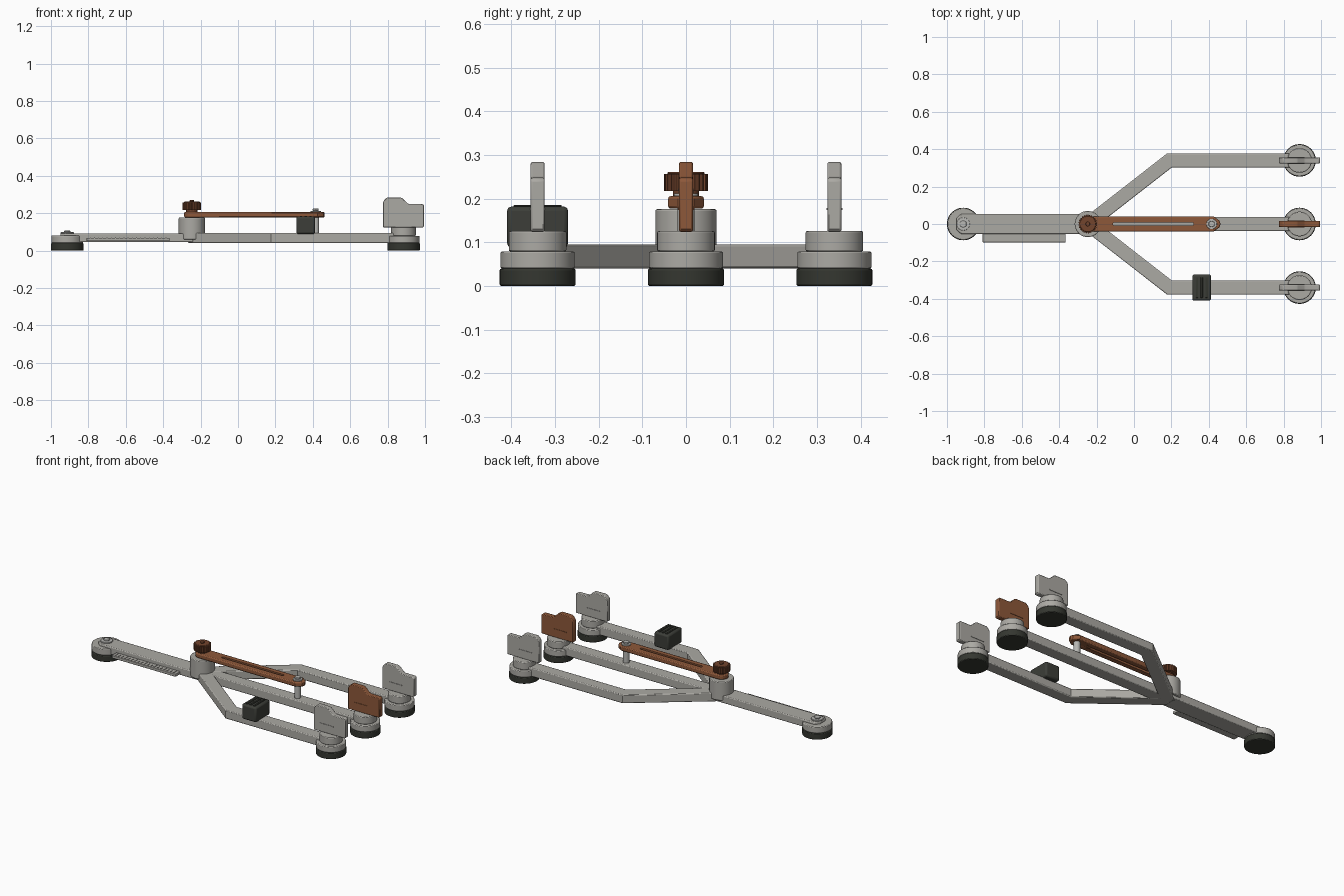
import bpy, bmesh, math
from mathutils import Matrix

if "Cube" in bpy.data.objects:
    bpy.data.objects.remove(bpy.data.objects["Cube"])


def material(name, rgb):
    m = bpy.data.materials.new(name)
    m.diffuse_color = (*rgb, 1)
    m.use_nodes = True
    m.node_tree.nodes["Principled BSDF"].inputs["Base Color"].default_value = m.diffuse_color
    return m


GREY = material("warm grey", (0.41, 0.40, 0.37))
STEEL = material("pale steel", (0.48, 0.48, 0.46))
RUBBER = material("black rubber", (0.035, 0.038, 0.03))
CHARCOAL = material("charcoal", (0.045, 0.048, 0.04))
COPPER = material("copper brown", (0.27, 0.098, 0.042))
KNOB = material("dark copper", (0.17, 0.058, 0.026))


def finish(bm, name, mat, bevel=0.0, segments=2):
    bmesh.ops.recalc_face_normals(bm, faces=bm.faces)
    me = bpy.data.meshes.new(name)
    bm.to_mesh(me)
    bm.free()
    ob = bpy.data.objects.new(name, me)
    bpy.context.collection.objects.link(ob)
    me.materials.append(mat)
    if bevel:
        mod = ob.modifiers.new("bevel", 'BEVEL')
        mod.width, mod.segments, mod.limit_method = bevel, segments, 'ANGLE'
        mod.angle_limit = math.radians(40)
    bpy.ops.object.select_all(action='DESELECT')
    ob.select_set(True)
    bpy.context.view_layer.objects.active = ob
    bpy.ops.object.shade_smooth_by_angle(angle=math.radians(35))
    return ob


def prism(name, pts, low, high, mat, bevel=0.004, upright=False):
    """Extrude an outline along z, or along y when upright."""
    bm = bmesh.new()
    place = (lambda a, b: (a, low, b)) if upright else (lambda a, b: (a, b, low))
    face = bm.faces.new([bm.verts.new(place(a, b)) for a, b in pts])
    new = bmesh.ops.extrude_face_region(bm, geom=[face])["geom"]
    d = high - low
    bmesh.ops.translate(bm, verts=[v for v in new if isinstance(v, bmesh.types.BMVert)],
                        vec=(0, d, 0) if upright else (0, 0, d))
    return finish(bm, name, mat, bevel)


def box(name, x0, x1, y0, y1, z0, z1, mat, bevel=0.004):
    return prism(name, [(x0, y0), (x1, y0), (x1, y1), (x0, y1)], z0, z1, mat, bevel)


def cylinder(name, x, y, r, z0, z1, mat, bevel=0.004, sides=48):
    bm = bmesh.new()
    bmesh.ops.create_cone(bm, cap_ends=True, segments=sides, radius1=r, radius2=r,
                          depth=z1 - z0, matrix=Matrix.Translation((x, y, (z0 + z1) / 2)))
    return finish(bm, name, mat, bevel)


def arc(cx, cy, r, a0, a1, n=14):
    return [(cx + r * math.cos(math.radians(a0 + (a1 - a0) * i / n)),
             cy + r * math.sin(math.radians(a0 + (a1 - a0) * i / n))) for i in range(n + 1)]


def cut(ob, cutter):
    cutter.hide_render = True
    cutter.hide_viewport = True
    mod = ob.modifiers.new("cut", 'BOOLEAN')
    mod.object, mod.operation, mod.solver = cutter, 'DIFFERENCE', 'EXACT'


PIVOT, REAR, FOOT, SPREAD = -0.247, -0.913, 0.885, 0.34

# Rear beam, foot and screw
prism("rear_beam", [(-0.925, -0.053), (-0.24, -0.053), (-0.24, 0.053), (-0.925, 0.053),
                    (-0.95, 0.03), (-0.95, -0.03)], 0.045, 0.092, GREY, 0.005)
cylinder("rear_foot_pad", REAR, 0, 0.087, 0, 0.04, RUBBER)
cylinder("rear_foot_disc", REAR, 0, 0.085, 0.04, 0.08, GREY)
cylinder("rear_screw_washer", REAR, 0, 0.035, 0.09, 0.099, STEEL, 0.002)
cylinder("rear_screw_head", REAR, 0, 0.02, 0.099, 0.106, STEEL, 0.002, 6)

# Ruler rail along the front side of the rear beam
box("ruler_rail", -0.81, -0.365, -0.098, -0.05, 0.05, 0.068, GREY, 0.003)
for i in range(19):
    x = -0.79 + i * 0.0225
    inner = -0.06 if i % 3 == 0 else -0.07
    box("ruler_tick", x - 0.002, x + 0.002, -0.092, inner, 0.067, 0.071, GREY, 0)

# Centre beam and the two bent side arms
box("centre_arm", -0.26, FOOT, -0.038, 0.038, 0.041, 0.094, GREY, 0.005)
for side, tag in ((1, "back"), (-1, "front")):
    h = 0.0375
    dx, dy = 0.19 - PIVOT, SPREAD
    length = math.hypot(dx, dy)
    nx, ny = -dy / length * h, dx / length * h
    miter = h * math.tan(math.atan2(dy, dx) / 2)
    outline = [(PIVOT + nx, ny), (0.19 - miter, SPREAD + h), (FOOT, SPREAD + h),
               (FOOT, SPREAD - h), (0.19 + miter, SPREAD - h), (PIVOT - nx, -ny)]
    prism(tag + "_arm", [(x, y * side) for x, y in outline], 0.0405, 0.0945, GREY, 0.005)

# Front feet, each carrying an upright stepped plate
plate = [(0.775, 0.124), (0.99, 0.124), (0.995, 0.13), (0.995, 0.242), (0.988, 0.248),
         (0.918, 0.248), (0.907, 0.252), (0.878, 0.28), (0.868, 0.284), (0.797, 0.284),
         (0.782, 0.27), (0.775, 0.258)]
for y, tag, mat in ((-SPREAD, "front", GREY), (0, "centre", COPPER), (SPREAD, "back", GREY)):
    cylinder(tag + "_foot_pad", FOOT, y, 0.087, 0, 0.04, RUBBER)
    cylinder(tag + "_foot_disc", FOOT, y, 0.085, 0.04, 0.079, GREY)
    cylinder(tag + "_foot_turret", FOOT, y, 0.066, 0.079, 0.126, GREY)
    prism(tag + "_plate", plate, y - 0.016, y + 0.016, mat, 0.004, True)
    for s in (-1, 1):
        box(tag + "_plate_rib", 0.82, 0.912, y + s * 0.0165 - 0.002, y + s * 0.0165 + 0.002,
            0.174, 0.179, mat, 0)

# Pivot hub
cylinder("pivot_hub", PIVOT, 0, 0.07, 0.06, 0.176, GREY, 0.004, 64)

# Slotted swing arm
arm = prism("swing_arm", arc(PIVOT, 0, 0.041, 90, 270) +
            [(0.425, -0.041), (0.457, -0.018), (0.463, 0), (0.457, 0.018), (0.425, 0.041)],
            0.177, 0.206, COPPER, 0.006)
cut(arm, prism("slot_cutter", arc(-0.105, 0, 0.008, 90, 270, 6) + arc(0.31, 0, 0.008, -90, 90, 6),
               0.15, 0.23, COPPER, 0))
cylinder("swing_arm_pin", 0.415, 0, 0.019, 0.094, 0.18, STEEL, 0.002)
cylinder("pin_washer", 0.415, 0, 0.028, 0.205, 0.212, STEEL, 0.002)
cylinder("pin_screw_head", 0.415, 0, 0.018, 0.212, 0.224, STEEL, 0.002, 6)

# Ribbed clamp knob
cylinder("knob_collar", PIVOT, 0, 0.03, 0.205, 0.222, KNOB, 0.002)
teeth = 24
rim = [(PIVOT + r * math.cos(math.tau * (i + o) / teeth), r * math.sin(math.tau * (i + o) / teeth))
       for i in range(teeth) for o, r in ((0, 0.046), (0.2, 0.05), (0.6, 0.05), (0.8, 0.046))]
prism("knob_grip", rim, 0.218, 0.256, KNOB, 0)
cylinder("knob_top", PIVOT, 0, 0.043, 0.255, 0.261, KNOB, 0.003)
cylinder("knob_stud", PIVOT, 0, 0.013, 0.26, 0.27, KNOB, 0.002, 6)

# Sliding block with grip ridges
box("slider_block", 0.312, 0.412, -0.41, -0.27, 0.088, 0.182, CHARCOAL, 0.01)
for x in (0.337, 0.362, 0.387):
    box("slider_ridge", x - 0.006, x + 0.006, -0.395, -0.285, 0.18, 0.186, RUBBER, 0.002)
